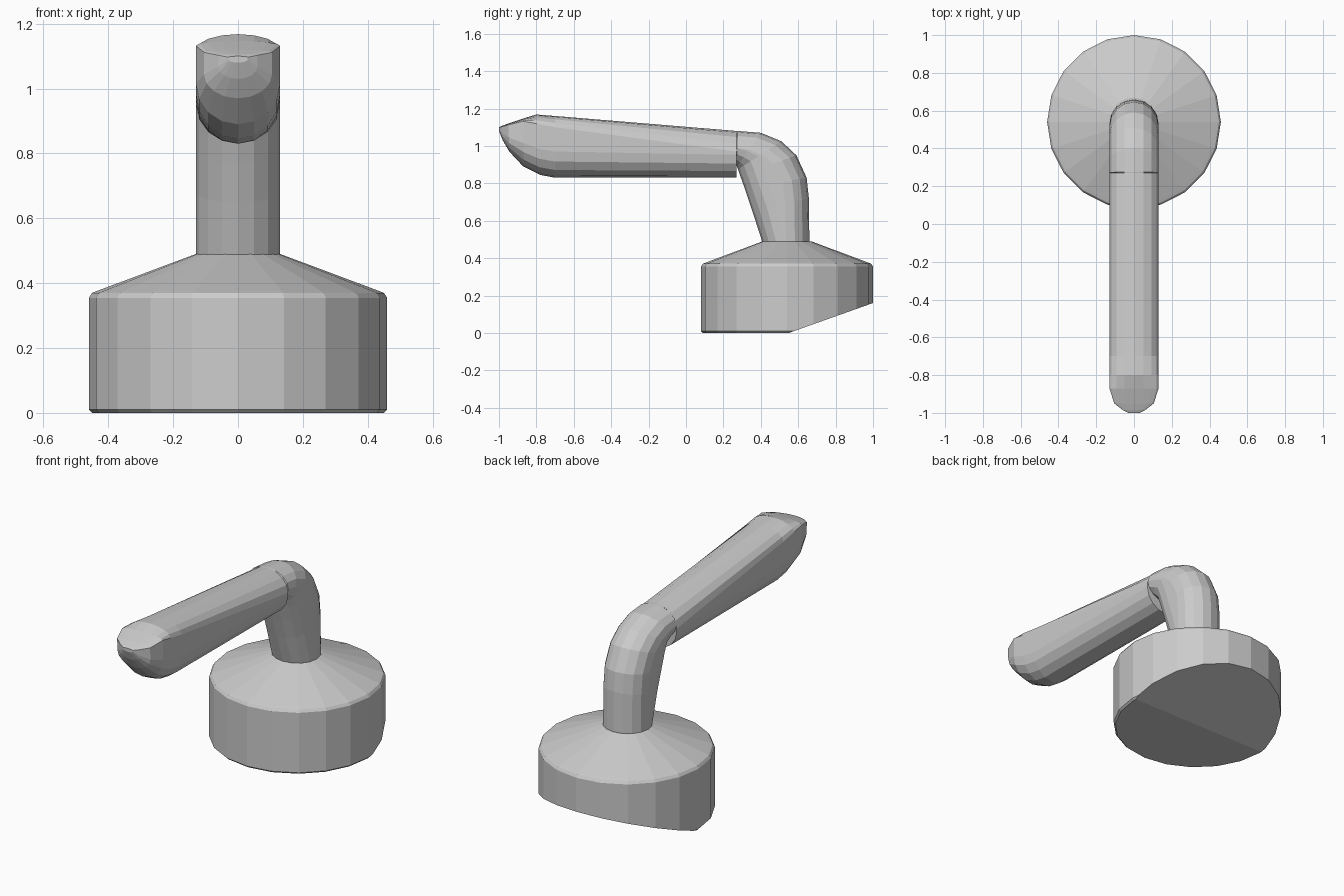
import bpy, bmesh, math
from mathutils import Vector

if "Cube" in bpy.data.objects:
    bpy.data.objects.remove(bpy.data.objects["Cube"])


def loft(bm, rings):
    """Skin a list of equal-length point rings and cap both ends."""
    vs = [[bm.verts.new(p) for p in r] for r in rings]
    n = len(vs[0])
    for a, b in zip(vs, vs[1:]):
        for i in range(n):
            j = (i + 1) % n
            bm.faces.new((a[i], a[j], b[j], b[i]))
    bm.faces.new(vs[0][::-1])
    bm.faces.new(vs[-1])
    bmesh.ops.recalc_face_normals(bm, faces=bm.faces)


def finish(bm, name):
    me = bpy.data.meshes.new(name)
    bm.to_mesh(me)
    bm.free()
    ob = bpy.data.objects.new(name, me)
    bpy.context.collection.objects.link(ob)
    return ob


# Base: turned drum with a conical top
SIDES, CY = 20, 0.54
profile = [(0.45, 0.0), (0.46, 0.01), (0.46, 0.355), (0.45, 0.37),
           (0.435, 0.376), (0.13, 0.49)]
bm = bmesh.new()
loft(bm, [[(r * math.cos(2 * math.pi * i / SIDES),
            CY + r * math.sin(2 * math.pi * i / SIDES), z)
           for i in range(SIDES)] for r, z in profile])

# Sloped cut under the rear half of the base
cut = bmesh.ops.bisect_plane(bm, geom=bm.verts[:] + bm.edges[:] + bm.faces[:],
                             plane_co=(0, 0.55, 0), plane_no=(0, 0.16, -0.45),
                             clear_outer=True)
edges = [e for e in cut["geom_cut"] if isinstance(e, bmesh.types.BMEdge)]
bmesh.ops.holes_fill(bm, edges=[e for e in bm.edges if e.is_boundary], sides=0)
bmesh.ops.recalc_face_normals(bm, faces=bm.faces)
finish(bm, "base")


def section(outer, inner, w, ho, hi, n=9):
    """Rounded slot between two (y, z) points; ho and hi are cap heights."""
    o, i = Vector((0, *outer)), Vector((0, *inner))
    d = (o - i).normalized()
    half = (o - i).length / 2
    ho, hi = min(ho, half), min(hi, half * 0.98)
    ring = []
    for k in range(n):
        a = math.pi * k / (n - 1)
        ring.append(o - d * ho * (1 - math.sin(a)) + Vector((w * math.cos(a), 0, 0)))
    for k in range(n):
        a = math.pi * k / (n - 1)
        ring.append(i + d * hi * (1 - math.sin(a)) - Vector((w * math.cos(a), 0, 0)))
    return ring


# Lever: neck, elbow, then the long handle with a sliced round tip
W = 0.13
sections = [
    ((0.66, 0.46), (0.41, 0.48), W, W, W),
    ((0.657, 0.72), (0.355, 0.65), W, W, W),
    ((0.645, 0.83), (0.315, 0.77), W, W, W),
    ((0.59, 0.95), (0.29, 0.84), W, W, W),
    ((0.51, 1.025), (0.278, 0.875), W, W, W),
    ((0.40, 1.07), (0.272, 0.89), W, 0.12, 0.1),
    ((0.275, 1.08), (0.27, 0.90), W, 0.11, 0.09),
    ((0.27, 1.08), (0.27, 0.83), W, 0.11, W),
    ((-0.70, 1.16), (-0.70, 0.83), W, 0.06, 0.14),
    ((-0.80, 1.168), (-0.78, 0.845), W, 0.05, 0.14),
    ((-0.87, 1.147), (-0.87, 0.89), W, 0.015, 0.14),
    ((-0.95, 1.12), (-0.945, 0.97), 0.105, 0.008, 0.1),
    ((-0.985, 1.107), (-0.98, 1.03), 0.06, 0.004, 0.05),
    ((-1.0, 1.10), (-1.0, 1.08), 0.03, 0.003, 0.01),
]
bm = bmesh.new()
loft(bm, [section(*s) for s in sections])
finish(bm, "lever_handle")
